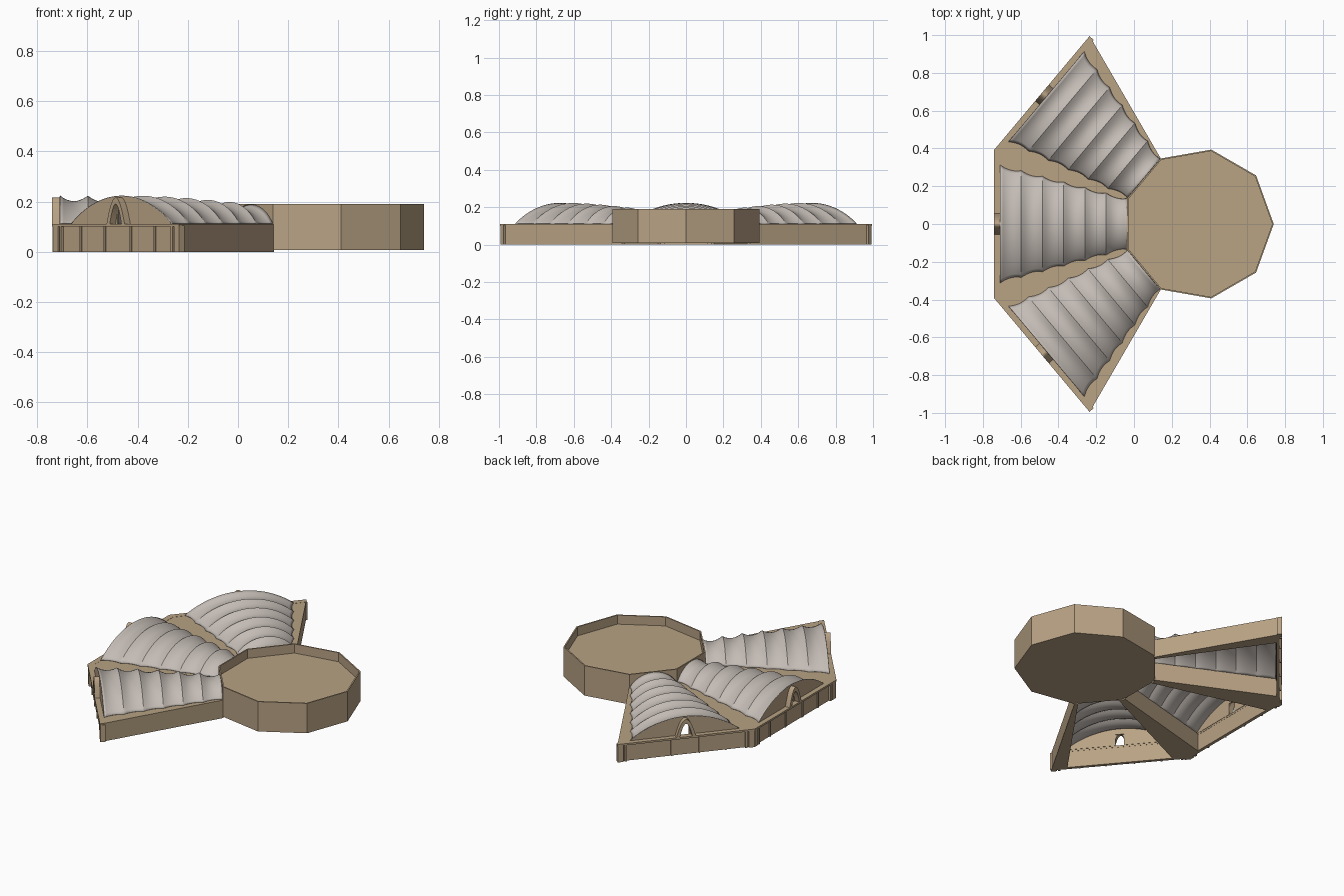
import bpy, bmesh, math
from mathutils import Matrix, Vector

if "Cube" in bpy.data.objects:
    bpy.data.objects.remove(bpy.data.objects["Cube"])

CX, R = 0.34, 0.40                 # drum centre and radius
U0, U1, U2 = 0.376, 1.05, 1.08     # radial start, end of vault, outer face
TAN = math.tan(math.radians(20))   # wing side slope
DECK = 0.11


def material(name, rgb):
    m = bpy.data.materials.new(name)
    m.diffuse_color = (*rgb, 1)
    m.use_nodes = True
    m.node_tree.nodes["Principled BSDF"].inputs["Base Color"].default_value = m.diffuse_color
    return m


STONE = material("sandstone", (0.48, 0.36, 0.23))
FABRIC = material("fabric", (0.55, 0.50, 0.46))


def finish(name, bm, mat, angle=0.0):
    """Turn a bmesh into an object placed around the drum centre."""
    bmesh.ops.recalc_face_normals(bm, faces=bm.faces)
    me = bpy.data.meshes.new(name)
    bm.to_mesh(me)
    bm.free()
    me.materials.append(mat)
    ob = bpy.data.objects.new(name, me)
    ob.matrix_world = Matrix.Translation((CX, 0, 0)) @ Matrix.Rotation(math.radians(angle), 4, 'Z')
    bpy.context.collection.objects.link(ob)
    return ob


def prism(name, pts, offset, angle):
    """Closed prism from a flat outline swept along an offset."""
    bm = bmesh.new()
    f = bm.faces.new([bm.verts.new(p) for p in pts])
    ext = bmesh.ops.extrude_face_region(bm, geom=[f])
    verts = [g for g in ext["geom"] if isinstance(g, bmesh.types.BMVert)]
    bmesh.ops.translate(bm, vec=Vector(offset), verts=verts)
    return finish(name, bm, STONE, angle)


def block(name, u0, u1, v0, v1, z0, z1, angle):
    pts = [(u0, v0, z0), (u1, v0, z0), (u1, v1, z0), (u0, v1, z0)]
    return prism(name, pts, (0, 0, z1 - z0), angle)


def arc(half, h, n):
    """Circular segment (v, z) above the deck."""
    rad = (half * half + h * h) / (2 * h)
    a = math.asin(half / rad)
    return [(rad * math.sin(a * (2 * i / n - 1)),
             DECK + rad * math.cos(a * (2 * i / n - 1)) - rad + h) for i in range(n + 1)]


def vault_size(t):
    return 0.132 + (0.31 - 0.132) * t, 0.075 + 0.035 * math.sin(t * math.pi / 2)


def vault(angle, bays=6, seg=8, n=32):
    """Fabric roof sagging between arched ribs."""
    bm = bmesh.new()
    rows = []
    for i in range(bays * seg + 1):
        t = i / (bays * seg)
        s = (i % seg) / seg
        sag = 4 * s * (1 - s)
        half, h = vault_size(t)
        u = U0 + (U1 - U0) * t
        rows.append([bm.verts.new((u, v, z)) for v, z in arc(half - 0.012 * sag, h - 0.022 * sag, n)])
    for a, b in zip(rows, rows[1:]):
        for j in range(n):
            bm.faces.new((a[j], a[j + 1], b[j + 1], b[j]))
    ob = finish("fabric_vault", bm, FABRIC, angle)
    mod = ob.modifiers.new("thickness", 'SOLIDIFY')
    mod.thickness = 0.004
    bpy.ops.object.select_all(action='DESELECT')
    ob.select_set(True)
    bpy.context.view_layer.objects.active = ob
    bpy.ops.object.shade_smooth_by_angle(angle=math.radians(30))


def parabola(half, h, n=16):
    return [(half * (2 * i / n - 1), DECK + h * (1 - (2 * i / n - 1) ** 2)) for i in range(n + 1)]


def wing(angle):
    vault(angle)
    # solid wedge walls carrying the vault feet
    for s in (-1, 1):
        pts = [(U0 - 0.005, s * 0.115, 0), (U0 - 0.005, s * U0 * TAN, 0),
               (U1, s * U1 * TAN, 0), (U1, s * 0.295, 0)]
        prism("side_wall", pts, (0, 0, DECK), angle)
        # facade posts
        for v, w in ((0.375, 0.016), (0.345, 0.006), (0.23, 0.005), (0.08, 0.005)):
            block("facade_post", U1, U2 - (0.002 if v > 0.3 else 0.008),
                  s * v - w, s * v + w, 0, 0.104, angle)
    # facade wall and cornice slab
    block("facade_wall", U1 - 0.003, 1.066, -0.383, 0.383, 0, 0.104, angle)
    v1, v2 = U1 * TAN, U2 * TAN
    prism("cornice", [(U1 - 0.004, -v1, 0.1), (U2, -v2, 0.1), (U2, v2, 0.1), (U1 - 0.004, v1, 0.1)],
          (0, 0, 0.011), angle)
    # end wall under the last rib, with a doorway notch
    outline = arc(*vault_size(1), 32)
    door = [(0.024, DECK), (0.024, 0.18), (-0.024, 0.18), (-0.024, DECK)]
    prism("end_wall", [(U1 - 0.006, v, z) for v, z in outline + door], (0.006, 0, 0), angle)
    # arched porch
    ring = parabola(0.056, 0.106) + parabola(0.036, 0.08)[::-1]
    prism("porch_arch", [(U1 - 0.002, v, z) for v, z in ring], (U2 - U1 + 0.002, 0, 0), angle)


for a in (140, 180, 220):
    wing(a)

# nine-sided drum with a sunken roof behind a thin parapet
bm = bmesh.new()
rings = []
for r, z in ((R, 0.008), (R, 0.19), (R - 0.008, 0.19), (R - 0.008, 0.135)):
    rings.append([bm.verts.new((r * math.cos(k * math.tau / 9), r * math.sin(k * math.tau / 9), z))
                  for k in range(9)])
for a, b in zip(rings, rings[1:]):
    for k in range(9):
        bm.faces.new((a[k], a[(k + 1) % 9], b[(k + 1) % 9], b[k]))
bm.faces.new(rings[0])
bm.faces.new(rings[-1])
finish("drum", bm, STONE)
